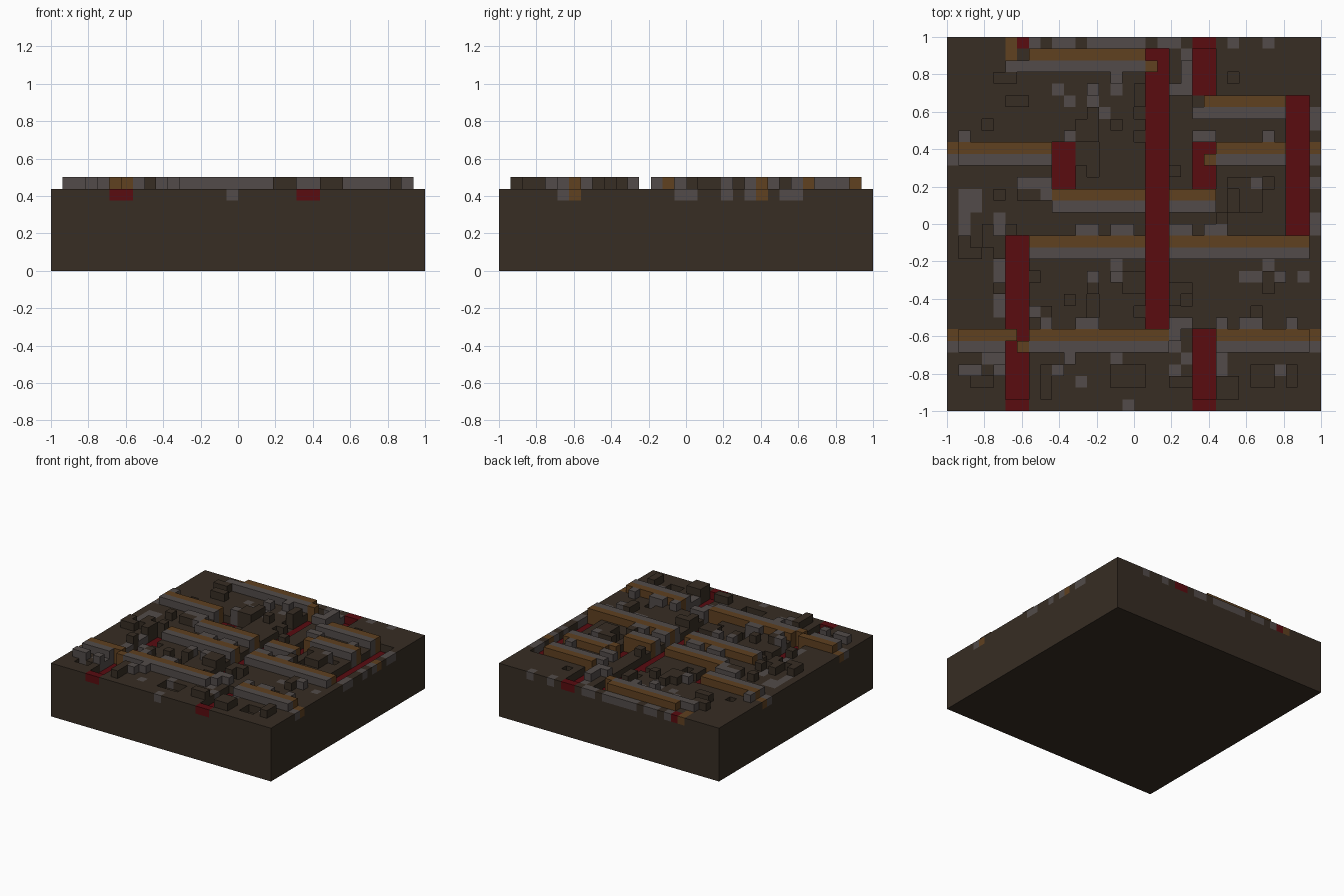
import bpy, bmesh, random

if "Cube" in bpy.data.objects:
    bpy.data.objects.remove(bpy.data.objects["Cube"], do_unlink=True)

N = 32                 # cells per side
S = 2 / N              # cell size
TOP = 7 * S            # level of the flat rim (0.4375)
random.seed(7)


def make_material(name, rgb):
    m = bpy.data.materials.new(name)
    m.use_nodes = True
    m.diffuse_color = (*rgb, 1)
    m.node_tree.nodes["Principled BSDF"].inputs["Base Color"].default_value = (*rgb, 1)
    return m


materials = {
    "earth": make_material("dark brown", (0.038, 0.026, 0.017)),
    "stone": make_material("warm grey", (0.085, 0.071, 0.067)),
    "ochre": make_material("ochre", (0.115, 0.052, 0.0144)),
    "red": make_material("deep red", (0.100, 0.0035, 0.0050)),
}

# Cell maps: colour and step (+1 raised, 0 level, -1 sunk); rows run from back to front
colour = {(c, r): "earth" for c in range(N) for r in range(N)}
step = {cell: 0 for cell in colour}


def paint(name, level, c, r, w=1, h=1):
    for i in range(c, c + w):
        for j in range(r, r + h):
            colour[i, j] = name
            step[i, j] = level


# Scattered earth bumps and pits, in small clusters, away from the front strip
for level, count in ((1, 62), (-1, 34)):
    for _ in range(count):
        c, r = random.randint(1, 29), random.randint(3, 23)
        w, h = random.choice(((1, 1), (2, 1), (1, 2), (2, 2)))
        paint("earth", level, c, r, w, h)
for c, r, w, h in ((8, 28, 1, 3), (19, 29, 2, 1), (23, 29, 2, 2), (29, 28, 1, 2)):
    paint("earth", 1, c, r, w, h)
for c, r, w, h in ((14, 28, 3, 2), (26, 28, 2, 2), (11, 27, 2, 1), (2, 29, 2, 1)):
    paint("earth", -1, c, r, w, h)

# Raised beams: ochre row behind, stone row in front; the rows next to them stay level
beams = [(7, 10, 1), (22, 7, 5), (0, 9, 9), (23, 9, 9), (9, 14, 13),
         (7, 24, 17), (0, 5, 25), (7, 12, 25), (23, 9, 25)]
for c, w, r in beams:
    paint("earth", 0, c, r - 1, w)
    paint("earth", 0, c, r + 2, w)
    paint("ochre", 1, c, r, w)
    paint("stone", 1, c, r + 1, w)
paint("stone", 1, 5, 2, 2)
paint("stone", 1, 21, 6)

# Level stones in the earth: column, row, width, height
level_stones = [
    (9, 4, 1, 1), (10, 5, 1, 1), (14, 4, 1, 1), (12, 5, 1, 1), (13, 6, 1, 1),
    (31, 6, 1, 2), (1, 13, 2, 2), (1, 15, 1, 2), (4, 15, 1, 2), (31, 12, 1, 1),
    (31, 15, 1, 2), (25, 20, 2, 1), (27, 19, 1, 1), (30, 20, 1, 1), (4, 19, 1, 2),
    (4, 22, 1, 2), (14, 27, 1, 1), (19, 26, 1, 1), (20, 27, 1, 1), (19, 28, 1, 1),
    (23, 27, 1, 2), (28, 28, 1, 1), (3, 27, 2, 1), (11, 29, 1, 1), (15, 31, 1, 1),
    (14, 19, 1, 1), (24, 0, 1, 1), (27, 0, 1, 1), (9, 0, 2, 1), (12, 0, 5, 1),
    (18, 0, 2, 1), (7, 0, 1, 1), (20, 1, 1, 1),
]
for s in level_stones:
    paint("stone", 0, *s)

# Raised stones: column, row, width, height
raised_stones = [
    (12, 4, 1, 1), (14, 3, 1, 1), (19, 4, 2, 1), (20, 2, 1, 2), (1, 8, 1, 1),
    (10, 8, 1, 1), (21, 8, 2, 1), (27, 8, 1, 1), (6, 12, 3, 1), (8, 13, 1, 1),
    (11, 16, 2, 1), (14, 16, 2, 1), (19, 16, 2, 1), (22, 16, 2, 1), (26, 12, 1, 1),
    (14, 20, 1, 1), (12, 20, 1, 1), (28, 20, 1, 1), (7, 23, 1, 1), (8, 24, 1, 1),
    (11, 24, 2, 1), (19, 24, 2, 1), (23, 24, 1, 1), (25, 24, 2, 1), (29, 24, 1, 1),
    (1, 28, 2, 1), (4, 28, 1, 1), (9, 28, 1, 1), (10, 27, 1, 1), (19, 25, 1, 1),
]
for s in raised_stones:
    paint("stone", 1, *s)

# Sunken red channels running front to back
for c, r, h in ((17, 1, 24), (29, 5, 12), (9, 9, 4), (21, 9, 4), (21, 0, 5),
                (5, 17, 15), (21, 25, 7)):
    paint("red", -1, c, r, 2, h)
paint("red", 0, 6, 0)

# Ochre ends that turn into the channels
for c, r in ((17, 2), (22, 10), (5, 25), (6, 26)):
    paint("ochre", 1, c, r)
paint("ochre", 0, 5, 0, 1, 2)

# The outer ring of cells stays level
for c, r in step:
    if c in (0, N - 1) or r in (0, N - 1):
        step[c, r] = 0


def make_object(name, bm, material):
    bmesh.ops.remove_doubles(bm, verts=bm.verts, dist=1e-5)
    mesh = bpy.data.meshes.new(name)
    bm.to_mesh(mesh)
    bm.free()
    mesh.materials.append(material)
    obj = bpy.data.objects.new(name, mesh)
    bpy.context.collection.objects.link(obj)


def quad(bm, *points):
    bm.faces.new([bm.verts.new(p) for p in points])


def build_surface(name, key):
    """Cell tops of one colour, with walls down to any lower neighbour."""
    bm = bmesh.new()
    for (c, r), k in colour.items():
        if k != key:
            continue
        x0, y1 = -1 + c * S, 1 - r * S
        x1, y0 = x0 + S, y1 - S
        z = TOP + step[c, r] * S
        quad(bm, (x0, y0, z), (x1, y0, z), (x1, y1, z), (x0, y1, z))
        sides = (((0, 1), (x0, y0), (x1, y0)), ((1, 0), (x1, y0), (x1, y1)),
                 ((0, -1), (x1, y1), (x0, y1)), ((-1, 0), (x0, y1), (x0, y0)))
        for (dc, dr), a, b in sides:
            low = TOP + step.get((c + dc, r + dr), -1) * S
            if low < z:
                quad(bm, (*a, low), (*b, low), (*b, z), (*a, z))
    make_object(name, bm, materials[key])


build_surface("earth_ground", "earth")
build_surface("stone_beams_and_stones", "stone")
build_surface("ochre_beam_backs", "ochre")
build_surface("red_channels", "red")

# Base slab, open where the surface layer closes it
bm = bmesh.new()
h = TOP - S
ring = [(-1, -1), (1, -1), (1, 1), (-1, 1)]
for a, b in zip(ring, ring[1:] + ring[:1]):
    quad(bm, (*a, 0), (*b, 0), (*b, h), (*a, h))
quad(bm, *[(x, y, 0) for x, y in reversed(ring)])
make_object("base_slab", bm, materials["earth"])
